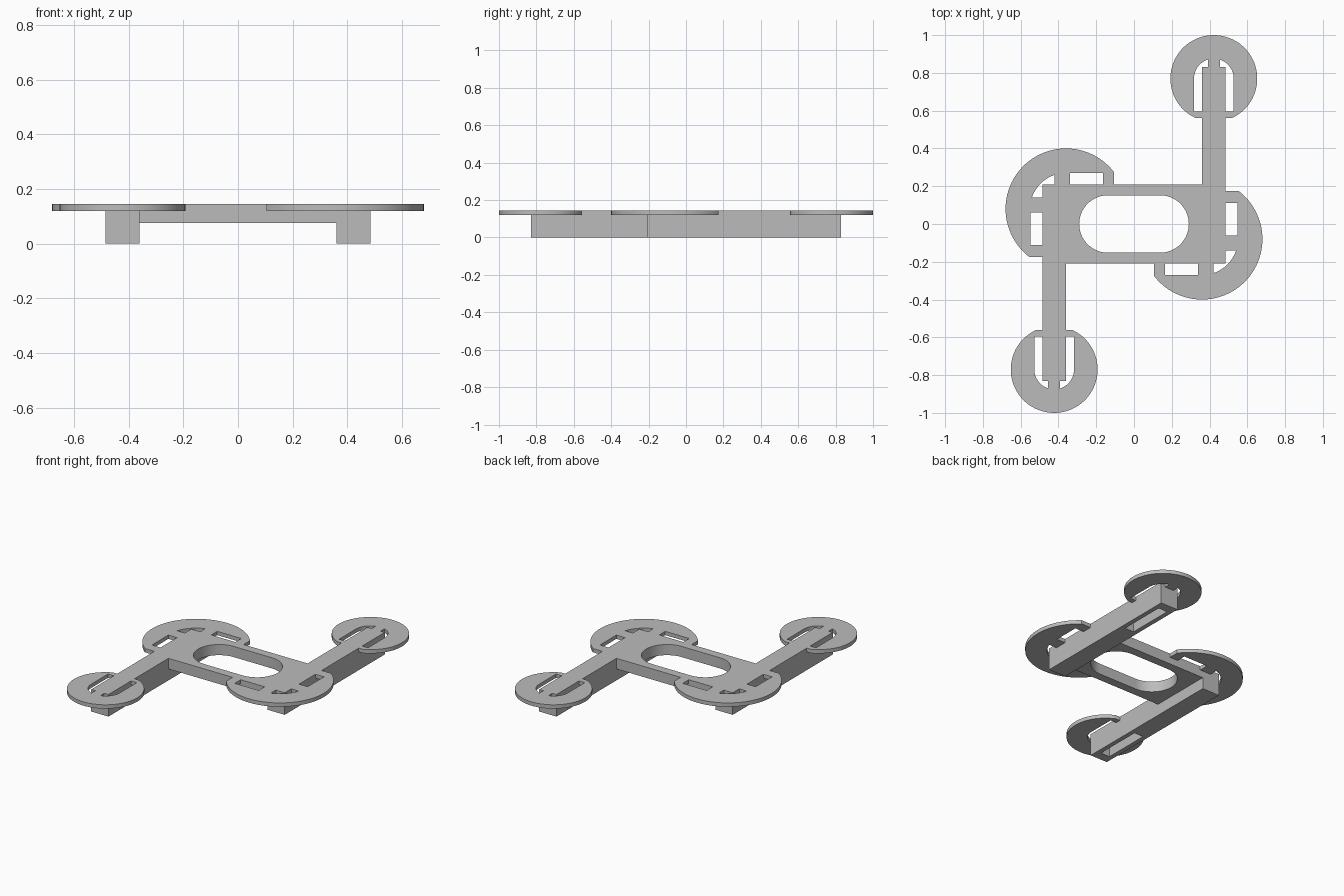
import bpy, bmesh, math

if "Cube" in bpy.data.objects:
    bpy.data.objects.remove(bpy.data.objects["Cube"])

grey = bpy.data.materials.new("plain grey")
grey.diffuse_color = (0.5, 0.5, 0.5, 1)
grey.use_nodes = True
grey.node_tree.nodes["Principled BSDF"].inputs["Base Color"].default_value = grey.diffuse_color

TOP, RIM = 0.145, 0.12       # top of the frame, underside of the guards
X0, X1 = 0.36, 0.485         # inner and outer side of the right arm
HALF = 0.208                 # half depth of the centre plate


def arc(cx, cy, r, a0, a1, n):
    """Points on a circle from angle a0 to a1 (degrees)."""
    pts = []
    for i in range(n + 1):
        a = math.radians(a0 + (a1 - a0) * i / n)
        pts.append((cx + r * math.cos(a), cy + r * math.sin(a)))
    return pts


def prism(name, pts, z0, z1):
    """Upright solid from a flat outline."""
    bm = bmesh.new()
    face = bm.faces.new([bm.verts.new((x, y, z0)) for x, y in pts])
    ext = bmesh.ops.extrude_face_region(bm, geom=[face])
    for v in ext["geom"]:
        if isinstance(v, bmesh.types.BMVert):
            v.co.z = z1
    bmesh.ops.recalc_face_normals(bm, faces=bm.faces[:])
    me = bpy.data.meshes.new(name)
    bm.to_mesh(me)
    bm.free()
    me.materials.append(grey)
    ob = bpy.data.objects.new(name, me)
    bpy.context.collection.objects.link(ob)
    return ob


def rect(x0, x1, y0, y1):
    return [(x0, y0), (x1, y0), (x1, y1), (x0, y1)]


def activate(ob):
    bpy.ops.object.select_all(action='DESELECT')
    ob.select_set(True)
    bpy.context.view_layer.objects.active = ob


def cut(ob, cutter):
    cutter.hide_render = True
    mod = ob.modifiers.new("cut", 'BOOLEAN')
    mod.operation, mod.solver, mod.object = 'DIFFERENCE', 'EXACT', cutter
    activate(ob)
    bpy.ops.object.modifier_apply(modifier=mod.name)
    bpy.data.objects.remove(cutter)


# Centre plate with a rounded slot
plate = prism("centre_plate", rect(-X0, X0, -HALF, HALF), 0.075, TOP)
R = 0.152
cut(plate, prism("slot_cutter",
                 arc(0.29 - R, 0, R, -90, 90, 32) + arc(R - 0.29, 0, R, 90, 270, 32),
                 0.0, 0.3))

# Arm with a recess underneath
arm = prism("arm", rect(X0, X1, -HALF, 0.83), 0, TOP)
cut(arm, prism("recess_cutter", rect(0.39, 0.455, 0.46, 0.77), -0.05, 0.1))

# Small round guard at the arm tip, with an arched window
cx, cy, r, ri = 0.4225, 0.77, 0.23, 0.105
lo = math.degrees(math.asin((0.56 - cy) / r))
sp = math.degrees(math.acos(0.032 / ri))
small = [(X1, 0.56)] + arc(cx, cy, r, lo, 180 - lo, 72)
small += [(X0, 0.56), (X0, 0.595), (cx - ri, 0.595)]
small += arc(cx, cy, ri, 180, 180 - sp, 14)
small += [(cx - 0.032, 0.83), (cx + 0.032, 0.83)]
small += arc(cx, cy, ri, sp, 0, 14)
small += [(cx + ri, 0.595), (X1, 0.595)]
tip_guard = prism("tip_guard", small, RIM, TOP)

# Large guard around the frame corner, with three windows
gx, gy, gr, gi = 0.36, -0.08, 0.32, 0.19
a = math.degrees(math.asin(0.255 / gr))
b = math.degrees(math.asin(0.06 / gi))
large = [(X1, 0.175)] + arc(gx, gy, gr, a, -90 - a, 72)
large += [(0.105, -HALF), (0.165, -HALF), (0.165, -0.27), (0.34, -0.27),
          (0.34, -HALF), (0.42, -HALF)]
large += arc(gx, gy, gi, -90 + b, -b, 16)
large += [(X1, -0.14), (X1, -0.06), (0.548, -0.06), (0.548, 0.11), (X1, 0.11)]
corner_guard = prism("corner_guard", large, RIM, TOP)

# Repeat the arm and guards half a turn around the centre
for ob in (arm, tip_guard, corner_guard):
    twin = ob.copy()
    twin.data = ob.data.copy()
    base = ob.name
    ob.name, twin.name = "right_" + base, "left_" + base
    twin.rotation_euler.z = math.pi
    bpy.context.collection.objects.link(twin)

# Smooth the round edges, keep corners sharp
for ob in list(bpy.context.collection.objects):
    activate(ob)
    bpy.ops.object.shade_smooth_by_angle(angle=math.radians(30))
